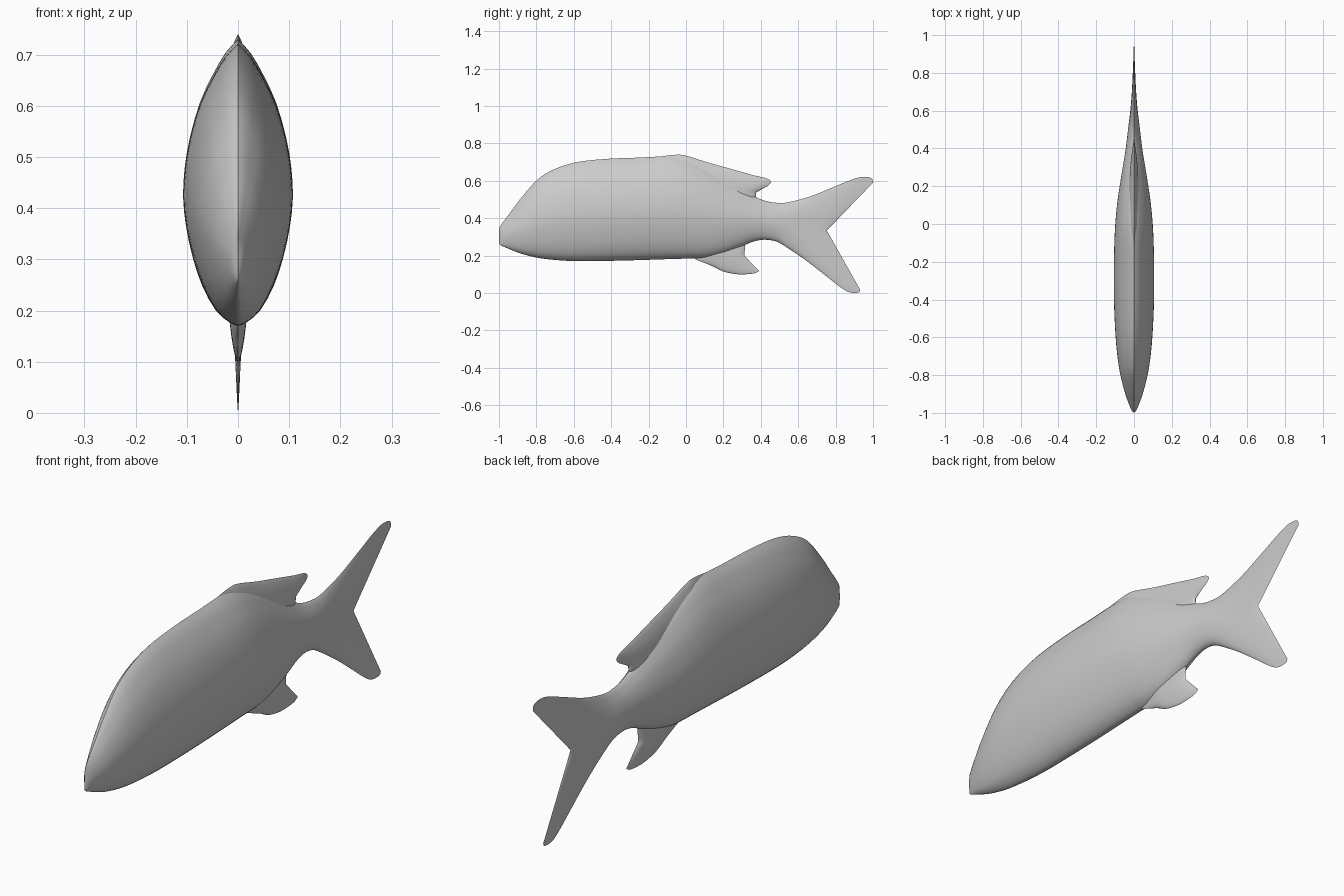
import bpy, bmesh, math

grey = bpy.data.materials.new("light_grey")
grey.diffuse_color = (0.6, 0.6, 0.6, 1)

# Half-width of a cross-section, from its lower edge (0) to its upper edge (1)
LENS = [(0, 0), (0.012, 0.16), (0.055, 0.42), (0.14, 0.66), (0.24, 0.83), (0.35, 0.95),
        (0.45, 1), (0.55, 0.975), (0.66, 0.88), (0.78, 0.7), (0.87, 0.48), (0.95, 0.24), (1, 0)]


def smooth(rows, steps):
    """Catmull-Rom interpolation of section rows."""
    out = []
    for i in range(len(rows) - 1):
        a, b, c, d = (rows[min(max(i + k, 0), len(rows) - 1)] for k in (-1, 0, 1, 2))
        for s in range(steps):
            t = s / steps
            out.append([0.5 * (2 * q + (r - p) * t + (2 * p - 5 * q + 4 * r - w) * t * t
                               + (3 * q - p - 3 * r + w) * t ** 3)
                        for p, q, r, w in zip(a, b, c, d)])
    return out + [list(rows[-1])]


def loft(name, rows, steps=5):
    """Each row: top y, top z, middle y, middle z, bottom y, bottom z, half-width."""
    lens = smooth(LENS, 2)
    bm = bmesh.new()
    rings = []
    for ty, tz, my, mz, by, bz, half in smooth(rows, steps):
        sides = []
        for sign in (1, -1):
            line = []
            for u, w in lens:
                k = abs(2 * u - 1)
                ey, ez = (ty, tz) if u > 0.5 else (by, bz)
                line.append(bm.verts.new((sign * max(w, 0) * max(half, 0),
                                          my + (ey - my) * k, mz + (ez - mz) * k)))
            sides.append(line)
        rings.append(sides[0] + sides[1][-2:0:-1])
    for r0, r1 in zip(rings, rings[1:]):
        n = len(r0)
        for i in range(n):
            j = (i + 1) % n
            bm.faces.new((r0[i], r0[j], r1[j], r1[i]))
    bmesh.ops.remove_doubles(bm, verts=bm.verts, dist=0.0003)
    bmesh.ops.recalc_face_normals(bm, faces=bm.faces)
    mesh = bpy.data.meshes.new(name)
    bm.to_mesh(mesh)
    bm.free()
    mesh.materials.append(grey)
    obj = bpy.data.objects.new(name, mesh)
    bpy.context.collection.objects.link(obj)
    bpy.context.view_layer.objects.active = obj
    obj.select_set(True)
    bpy.ops.object.shade_smooth_by_angle(angle=math.radians(50))
    obj.select_set(False)


# Upright body sections: y, top, bottom, half-width
body = [(-1, 0.345, 0.262, 0), (-0.985, 0.37, 0.252, 0.013), (-0.94, 0.43, 0.233, 0.032),
        (-0.88, 0.51, 0.21, 0.052), (-0.79, 0.61, 0.188, 0.074), (-0.69, 0.668, 0.176, 0.089),
        (-0.57, 0.702, 0.17, 0.099), (-0.41, 0.718, 0.172, 0.106), (-0.25, 0.724, 0.176, 0.107),
        (-0.1, 0.73, 0.181, 0.104), (0, 0.715, 0.184, 0.099), (0.1, 0.672, 0.188, 0.09),
        (0.2, 0.615, 0.21, 0.076), (0.3, 0.555, 0.25, 0.06), (0.36, 0.52, 0.275, 0.05),
        (0.42, 0.494, 0.285, 0.041), (0.48, 0.483, 0.276, 0.034)]
rows = [(y, t, y, (t + b) / 2, y, b, w) for y, t, b, w in body]

# The sections bend into a V to form the forked tail
rows += [(0.54, 0.484, 0.53, 0.37, 0.53, 0.25, 0.028),
         (0.66, 0.515, 0.60, 0.355, 0.64, 0.175, 0.019),
         (0.78, 0.563, 0.66, 0.345, 0.75, 0.09, 0.013),
         (0.88, 0.604, 0.71, 0.34, 0.82, 0.035, 0.009),
         (0.94, 0.621, 0.735, 0.337, 0.87, 0.005, 0.006),
         (0.99, 0.615, 0.748, 0.335, 0.92, 0.002, 0.003),
         (1.0, 0.59, 0.753, 0.334, 0.932, 0.016, 0)]
loft("body_and_tail", rows)

# Back fin, rooted inside the body
loft("dorsal_fin", [
    (-0.15, 0.728, -0.12, 0.68, -0.1, 0.62, 0.005),
    (-0.06, 0.739, -0.05, 0.66, -0.04, 0.57, 0.016),
    (0.0, 0.734, 0.0, 0.64, 0.0, 0.54, 0.024),
    (0.12, 0.697, 0.11, 0.59, 0.1, 0.48, 0.026),
    (0.25, 0.661, 0.23, 0.56, 0.2, 0.45, 0.024),
    (0.36, 0.63, 0.31, 0.55, 0.28, 0.44, 0.019),
    (0.43, 0.613, 0.35, 0.545, 0.33, 0.45, 0.013),
    (0.455, 0.594, 0.37, 0.541, 0.36, 0.47, 0.006),
    (0.44, 0.574, 0.375, 0.537, 0.37, 0.48, 0)])

# Belly fin, rooted inside the body
loft("anal_fin", [
    (0.05, 0.28, 0.05, 0.23, 0.05, 0.18, 0.004),
    (0.14, 0.32, 0.14, 0.23, 0.14, 0.144, 0.018),
    (0.2, 0.33, 0.2, 0.22, 0.2, 0.115, 0.018),
    (0.26, 0.33, 0.26, 0.205, 0.28, 0.1, 0.014),
    (0.3, 0.31, 0.295, 0.2, 0.36, 0.104, 0.008),
    (0.32, 0.29, 0.312, 0.2, 0.39, 0.118, 0)])
